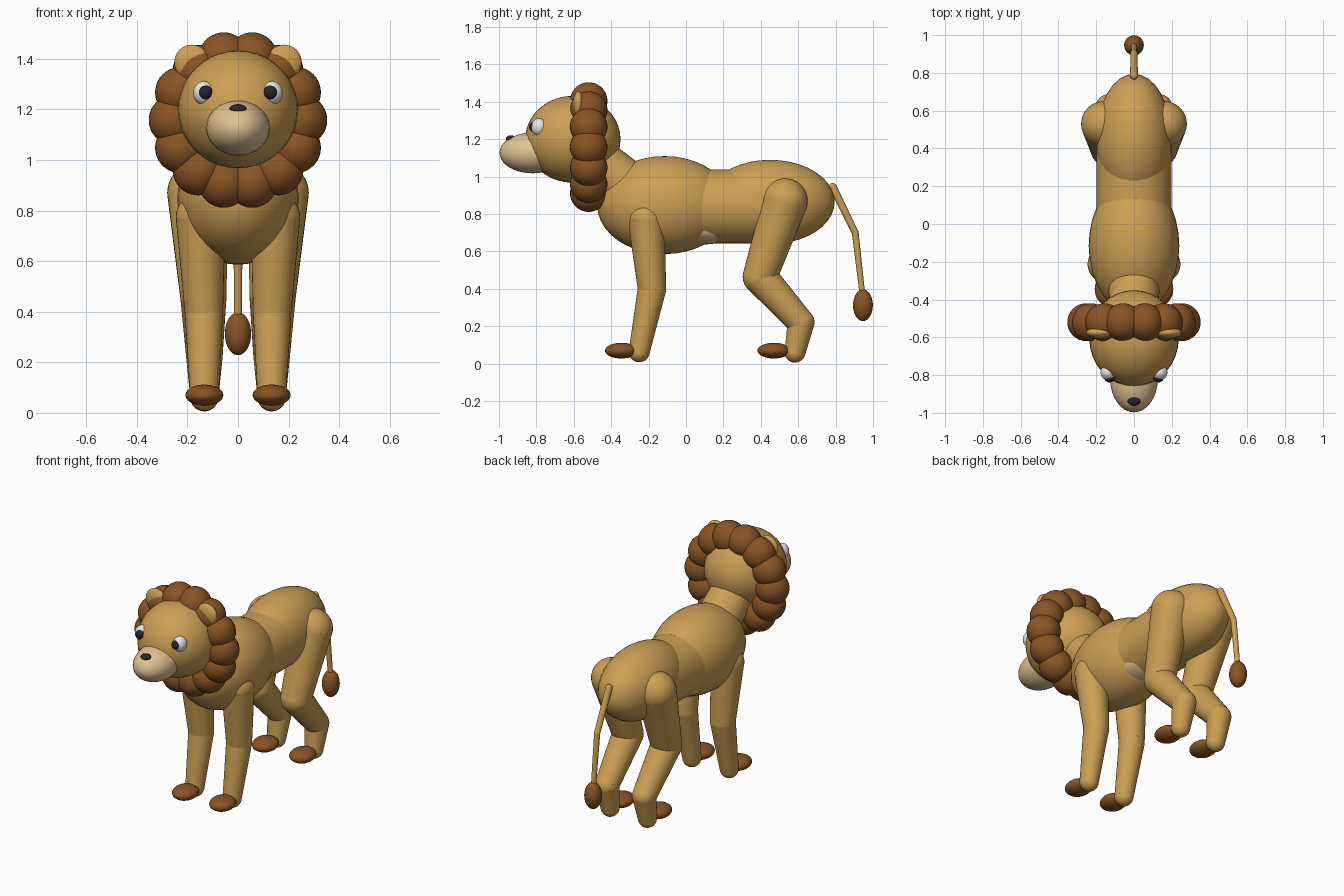
import bpy, bmesh, math
from mathutils import Vector, Matrix

cube = bpy.data.objects.get("Cube")
if cube:
    bpy.data.objects.remove(cube, do_unlink=True)


def material(name, rgb):
    m = bpy.data.materials.new(name)
    m.use_nodes = True
    m.diffuse_color = (*rgb, 1)
    m.node_tree.nodes["Principled BSDF"].inputs["Base Color"].default_value = (*rgb, 1)
    return m


TAN = material("tan fur", (0.61, 0.35, 0.09))
BROWN = material("brown mane", (0.25, 0.088, 0.018))
CREAM = material("cream fur", (0.74, 0.54, 0.29))
WHITE = material("eye white", (0.88, 0.88, 0.88))
BLACK = material("black", (0.02, 0.02, 0.024))


def finish(name, bm, mat):
    mesh = bpy.data.meshes.new(name)
    for f in bm.faces:
        # smooth sides, flat end caps
        f.smooth = len(f.verts) <= 4
    for e in bm.edges:
        if len(e.link_faces) == 2 and e.calc_face_angle() > math.radians(40):
            e.smooth = False
    bm.to_mesh(mesh)
    bm.free()
    mesh.materials.append(mat)
    ob = bpy.data.objects.new(name, mesh)
    bpy.context.collection.objects.link(ob)
    return ob


def add_ball(bm, centre, radii):
    if not isinstance(radii, tuple):
        radii = (radii,) * 3
    mat = Matrix.Translation(centre) @ Matrix.Diagonal((*radii, 1))
    bmesh.ops.create_uvsphere(bm, u_segments=32, v_segments=20, radius=1, matrix=mat)


def add_limb(bm, a, b, ra, rb):
    a, b = Vector(a), Vector(b)
    turn = (b - a).to_track_quat('Z', 'Y').to_matrix().to_4x4()
    bmesh.ops.create_cone(bm, cap_ends=True, segments=32, radius1=ra, radius2=rb,
                          depth=(b - a).length, matrix=Matrix.Translation((a + b) / 2) @ turn)


def ball(name, centre, radii, mat):
    bm = bmesh.new()
    add_ball(bm, centre, radii)
    return finish(name, bm, mat)


def chain(name, joints, mat):
    """Tapered segments with a round joint at every (x, y, z, radius) point."""
    bm = bmesh.new()
    for p in joints:
        add_ball(bm, p[:3], p[3])
    for p, q in zip(joints, joints[1:]):
        add_limb(bm, p[:3], q[:3], p[3], q[3])
    return finish(name, bm, mat)


# Body
ball("chest", (0, -0.115, 0.848), (0.24, 0.36, 0.262), TAN)
ball("hindquarters", (0, 0.45, 0.865), (0.2, 0.345, 0.225), TAN)
ball("belly", (0, 0.08, 0.72), (0.15, 0.2, 0.083), CREAM)
bm = bmesh.new()
add_limb(bm, (0, -0.1, 0.84), (0, 0.48, 0.84), 0.198, 0.198)
finish("torso", bm, TAN)
bm = bmesh.new()
add_limb(bm, (0, -0.22, 0.87), (0, -0.56, 1.15), 0.14, 0.125)
finish("neck", bm, TAN)

# Head
ball("head", (0, -0.605, 1.2), (0.237, 0.255, 0.232), TAN)
ball("muzzle", (0, -0.82, 1.127), (0.126, 0.177, 0.109), CREAM)
ball("nose", (0, -0.936, 1.202), (0.034, 0.027, 0.019), BLACK)

# Mane: a ring of overlapping tufts
bm = bmesh.new()
tufts = 14
for i in range(tufts):
    a = math.tau * (i + 0.5) / tufts + math.pi / 2
    add_ball(bm, (0.253 * math.cos(a), -0.52, 1.158 + 0.253 * math.sin(a)), 0.1)
finish("mane", bm, BROWN)

# Paired parts
for side, s in (("left", 1), ("right", -1)):
    ball(side + "_ear", (s * 0.182, -0.575, 1.386), (0.07, 0.03, 0.07), TAN)
    ball(side + "_eye", (s * 0.135, -0.785, 1.265), (0.042, 0.043, 0.047), WHITE)
    ball(side + "_pupil", (s * 0.129, -0.81, 1.267), 0.029, BLACK)
    chain(side + "_front_leg", [(s * 0.148, -0.213, 0.775, 0.098),
                                (s * 0.135, -0.182, 0.4, 0.076),
                                (s * 0.133, -0.25, 0.064, 0.056)], TAN)
    chain(side + "_hind_leg", [(s * 0.16, 0.53, 0.87, 0.12),
                               (s * 0.137, 0.395, 0.465, 0.092),
                               (s * 0.133, 0.615, 0.22, 0.072),
                               (s * 0.133, 0.583, 0.062, 0.056)], TAN)
    ball(side + "_front_paw", (s * 0.133, -0.345, 0.07), (0.075, 0.088, 0.042), BROWN)
    ball(side + "_hind_paw", (s * 0.133, 0.47, 0.07), (0.075, 0.088, 0.042), BROWN)

# Tail
chain("tail", [(0, 0.785, 0.945, 0.021), (0, 0.905, 0.7, 0.018), (0, 0.943, 0.37, 0.015)], TAN)
ball("tail_tuft", (0, 0.946, 0.313), (0.052, 0.053, 0.085), BROWN)
